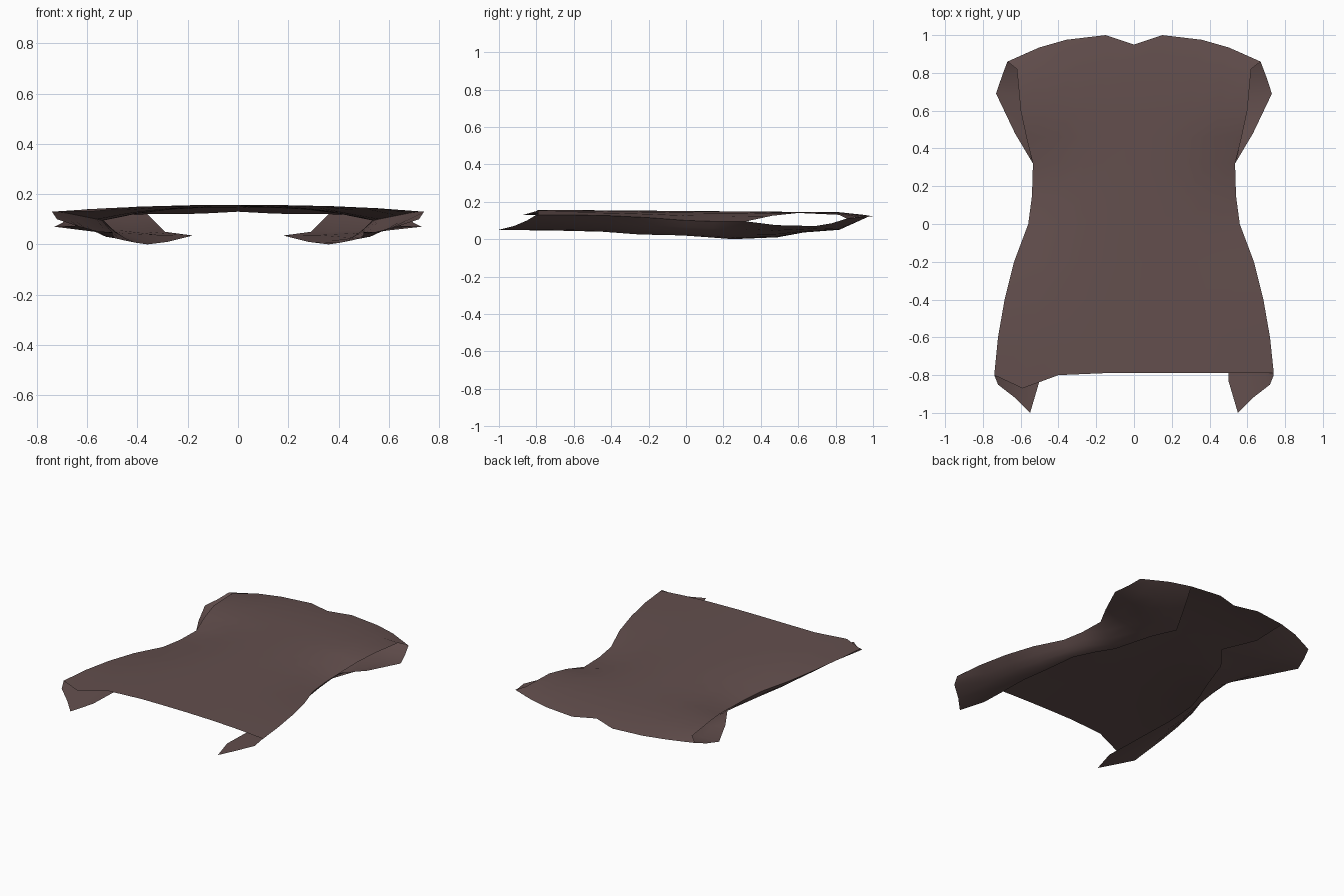
import bpy

cube = bpy.data.objects.get("Cube")
if cube:
    bpy.data.objects.remove(cube, do_unlink=True)

cloth = bpy.data.materials.new("brown_cloth")
cloth.use_nodes = True
COLOUR = (0.125, 0.078, 0.075, 1)
cloth.diffuse_color = COLOUR
bsdf = cloth.node_tree.nodes["Principled BSDF"]
bsdf.inputs["Base Color"].default_value = COLOUR
bsdf.inputs["Roughness"].default_value = 0.9


def sheet(name, rows, flip=False):
    """Skin a list of equally long point rows as one open cloth sheet."""
    n = len(rows[0])
    faces = []
    for r in range(len(rows) - 1):
        for c in range(n - 1):
            a = r * n + c
            f = (a, a + 1, a + n + 1, a + n)
            faces.append(f[::-1] if flip else f)
    mesh = bpy.data.meshes.new(name)
    mesh.from_pydata([p for row in rows for p in row], [], faces)
    mesh.materials.append(cloth)
    obj = bpy.data.objects.new(name, mesh)
    bpy.context.collection.objects.link(obj)
    bpy.ops.object.select_all(action='DESELECT')
    obj.select_set(True)
    bpy.context.view_layer.objects.active = obj
    bpy.ops.object.shade_smooth_by_angle(angle=0.7)
    return obj


# Side seam shared by the back and the two fronts, from hem to underarm
seam = [(.72, -.6, .13), (.685, -.4, .125), (.635, -.2, .115),
        (.56, 0, .10), (.54, .15, .095), (.535, .32, .095)]
# Back edge of the armhole
armhole = [(.57, .46, .125), (.60, .6, .14), (.62, .82, .13)]
# Shoulder and neck line, from the neck centre outwards
shoulder = [(0, .95, .13), (.15, 1, .122), (.36, .975, .12),
            (.5, .935, .118), (.67, .86, .11)]
COLUMNS = (0, .22, .5, .75, 1)


def mirrored(half):
    return [(-x, y, z) for x, y, z in half[:0:-1]] + half


# Back panel: arched across its width
back = []
for x, y, z in [(.74, -.79, .13)] + seam + armhole:
    crown = .157 - .008 * (y + .8)
    back.append(mirrored([(x * t, y, crown + (z - crown) * t ** 2.5) for t in COLUMNS]))
back.append(mirrored(shoulder))
# Turned corner of the hem on one side
back[0][0] = (-.74, -.80, .13)
back[0][1] = (-.59, -.87, .13)
back[0][2] = (-.40, -.80, .15)
sheet("back_panel", back)

# Front panels: folded under, open in the middle, wide at the lapel
outer = seam + [(.63, .48, .075), (.73, .69, .07), (.70, .78, .085)]
inner = [(.50, -.66, .045), (.50, -.45, .04), (.49, -.25, .025),
         (.47, -.02, .02), (.42, .12, .01), (.36, .25, .0),
         (.28, .49, .01), (.18, .62, .035), (.29, .82, .05)]
hem = [(.74, -.80, .13), (.72, -.85, .10), (.63, -.92, .07),
       (.55, -1, .05), (.50, -.83, .05)]
front = [hem]
for a, b in zip(outer, inner):
    row = []
    for i in range(5):
        t = i / 4
        drop = 1 - (1 - t) ** 2
        row.append((a[0] + (b[0] - a[0]) * t, a[1] + (b[1] - a[1]) * t,
                    a[2] + (b[2] - a[2]) * drop))
    front.append(row)
front.append([shoulder[4], (.58, .90, .114), shoulder[3], (.43, .955, .119), shoulder[2]])

sheet("left_front_panel", front)
sheet("right_front_panel", [[(-x, y, z) for x, y, z in row] for row in front], flip=True)
